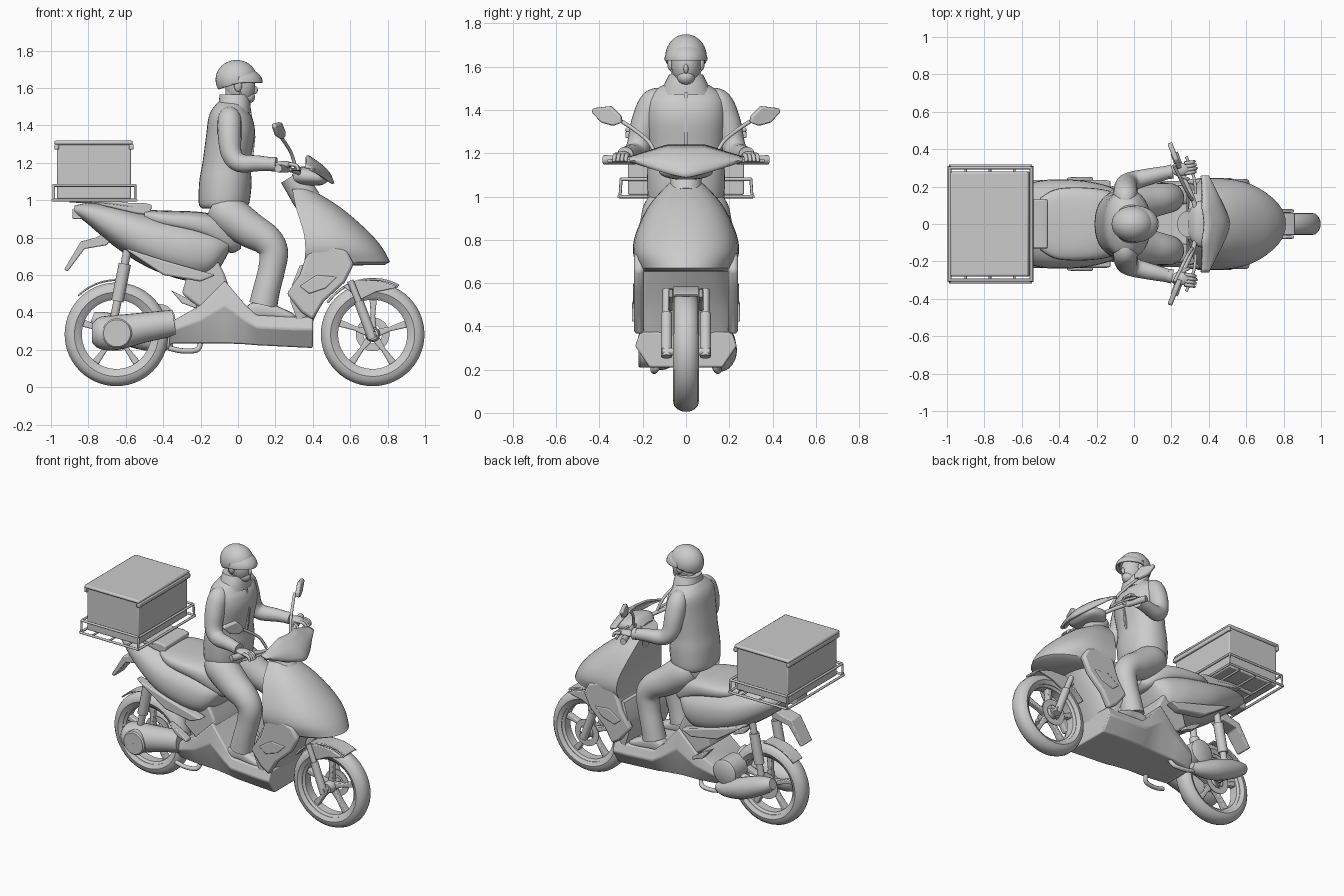
import bpy, bmesh
from math import sin, cos, pi, radians, copysign
from mathutils import Vector


def build(name, verts, faces, bevel=0, angle=35, solid=0):
    me = bpy.data.meshes.new(name)
    me.from_pydata([tuple(v) for v in verts], [], faces)
    bm = bmesh.new()
    bm.from_mesh(me)
    bmesh.ops.recalc_face_normals(bm, faces=bm.faces)
    bm.to_mesh(me)
    bm.free()
    ob = bpy.data.objects.new(name, me)
    bpy.context.collection.objects.link(ob)
    me.shade_smooth()
    me.set_sharp_from_angle(angle=radians(angle))
    if solid:
        ob.modifiers.new("Solid", 'SOLIDIFY').thickness = solid
    if bevel:
        b = ob.modifiers.new("Bevel", 'BEVEL')
        b.width, b.segments = bevel, 2
    return ob


def skin(name, rings, closed=False, **kw):
    n, m = len(rings[0]), len(rings)
    faces = [(i * n + j, i * n + (j + 1) % n, (i + 1) % m * n + (j + 1) % n, (i + 1) % m * n + j)
             for i in range(m if closed else m - 1) for j in range(n)]
    if not closed:
        faces += [tuple(range(n)), tuple(range((m - 1) * n, m * n))]
    return build(name, [v for r in rings for v in r], faces, **kw)


def dense(rows, k):
    """Catmull-Rom interpolation of rows of parameters."""
    out = []
    for i in range(len(rows) - 1):
        a, b, c, d = [rows[min(max(j, 0), len(rows) - 1)] for j in (i - 1, i, i + 1, i + 2)]
        for s in range(k):
            t = s / k
            out.append([q + .5 * t * (r - p + t * (2 * p - 5 * q + 4 * r - w + t * (3 * (q - r) + w - p)))
                        for p, q, r, w in zip(a, b, c, d)])
    return out + [list(rows[-1])]


def sup(t, p):
    return [copysign(abs(f) ** (2 / p), f) for f in (cos(t), sin(t))]


def loft_x(name, rows, p=2.4, k=5, n=32):      # rows: x, bottom z, top z, half width
    C = [sup(2 * pi * i / n, p) for i in range(n)]
    return skin(name, [[(x, w * c, (a + b) / 2 + (b - a) / 2 * s) for c, s in C] for x, a, b, w in dense(rows, k)])


def loft_z(name, rows, p=2.2, k=5, n=32):       # rows: z, back x, front x, half width
    C = [sup(2 * pi * i / n, p) for i in range(n)]
    return skin(name, [[((a + b) / 2 + (b - a) / 2 * c, w * s, z) for c, s in C] for z, a, b, w in dense(rows, k)])


def tube(name, rows, k=5, n=14, r=None):        # rows: x, y, z, radius
    rows = dense([tuple(q) + ((r,) if r else ()) for q in rows], k)
    P, u, rings = [Vector(q[:3]) for q in rows], None, []
    for i, q in enumerate(rows):
        t = (P[min(i + 1, len(P) - 1)] - P[max(i - 1, 0)]).normalized()
        u = u or (Vector((0, 0, 1)) if abs(t.z) < .8 else Vector((1, 0, 0)))
        u = (u - t * u.dot(t)).normalized()
        v = t.cross(u)
        rings.append([P[i] + q[3] * (u * cos(2 * pi * j / n) + v * sin(2 * pi * j / n)) for j in range(n)])
    return skin(name, rings, angle=50)


def prism(name, pts, off, bevel=.006):
    return skin(name, [[Vector(q) for q in pts], [Vector(q) + Vector(off) for q in pts]], bevel=bevel)


def slab(name, pts, y0, y1, bevel=.006):        # x-z profile extruded along y
    return prism(name, [(x, y0, z) for x, z in pts], (0, y1 - y0, 0), bevel)


def box(name, x0, x1, hy, z0, z1, bevel=.006):
    return slab(name, [(x0, z0), (x1, z0), (x1, z1), (x0, z1)], -hy, hy, bevel)


def lathe(name, prof, cx, cz, cy=0, n=56):      # prof: radius, y
    return skin(name, [[(cx + r * cos(a), cy + y, cz + r * sin(a)) for r, y in prof]
                       for a in [2 * pi * i / n for i in range(n)]], closed=True)


def arc(name, cx, cz, r, th, a0, a1, hw):
    A = [radians(a0 + (a1 - a0) * i / 16) for i in range(17)]
    return slab(name, [(cx + r * cos(a), cz + r * sin(a)) for a in A] +
                [(cx + (r - th) * cos(a), cz + (r - th) * sin(a)) for a in A[::-1]], -hw, hw, .004)


def ball(name, c, s, keep=()):                   # ellipsoid trimmed by (point, normal) planes
    bm = bmesh.new()
    bmesh.ops.create_uvsphere(bm, u_segments=32, v_segments=20, radius=1)
    for v in bm.verts:
        v.co = Vector(c) + Vector([a * b for a, b in zip(v.co, s)])
    for co, no in keep:
        bmesh.ops.bisect_plane(bm, geom=bm.verts[:] + bm.edges[:] + bm.faces[:], plane_co=co, plane_no=no, clear_inner=True)
    bm.verts.index_update()
    ob = build(name, [v.co.copy() for v in bm.verts], [[v.index for v in f.verts] for f in bm.faces],
               solid=.008 if keep else 0)
    bm.free()
    return ob


# Wheels: tyre, rim, five spokes, hub, brake disc
for nm, cx in (("front", .72), ("rear", -.65)):
    cz = .283
    lathe(nm + "_tyre", [(.2, -.045), (.225, -.06), (.25, -.055), (.268, -.037), (.277, -.015), (.277, .015),
                         (.268, .037), (.25, .055), (.225, .06), (.2, .045)], cx, cz)
    lathe(nm + "_rim", [(.185, -.03), (.208, -.047), (.208, .047), (.185, .03)], cx, cz)
    lathe(nm + "_hub", [(.001, -.06), (.03, -.06), (.04, -.03), (.04, .03), (.03, .06), (.001, .06)], cx, cz, n=28)
    lathe(nm + "_brake_disc", [(.05, .05), (.09, .05), (.09, .056), (.05, .056)], cx, cz)
    for i in range(5):
        a = 2 * pi * i / 5 + .3
        P = [(.03, -.02), (.1, -.012), (.195, -.02), (.195, .02), (.1, .012), (.03, .02)]
        slab(nm + "_spoke", [(cx + u * cos(a) - v * sin(a), cz + u * sin(a) + v * cos(a)) for u, v in P], -.02, .02)
arc("front_fender", .72, .283, .302, .014, 62, 145, .058)
arc("rear_fender", -.65, .283, .295, .01, 85, 135, .05)

# Front fork
for s in (1, -1):
    tube("fork_tube", [(.60, s * .09, .57), (.66, s * .09, .42)], 1, r=.018)
    tube("fork_slider", [(.645, s * .09, .46), (.72, s * .09, .26)], 1, r=.026)
    slab("fender_side", [(.56, .54), (.64, .575), (.76, .57), (.86, .535), (.74, .51), (.66, .47)], s * .06, s * .08)
tube("front_axle", [(.72, -.11, .283), (.72, .11, .283)], 1, r=.018)

# Front shield: sections from the top down, rounded in front and flat at the back
rows = [(1.06, .29, .39, .08), (.96, .31, .55, .17), (.83, .35, .70, .232), (.74, .36, .775, .245), (.67, .355, .812, .22)]
low = [(.655, .35, .785, .20), (.65, .33, .56, .205), (.55, .29, .50, .22), (.46, .28, .45, .225), (.35, .32, .40, .215)]
T = [-pi / 2 + pi * i / 24 for i in range(25)]
skin("front_shield", [[(b + (f - b) * max(cos(t), 0) ** .65, w * sin(t), z) for t in T] for z, b, f, w in dense(rows, 5) + low])

# Side cheeks and intakes flanking the front wheel
for s in (1, -1):
    slab("shield_cheek", [(.26, .50), (.33, .60), (.37, .72), (.47, .77), (.58, .73), (.62, .66), (.57, .56), (.46, .46),
                          (.40, .36), (.34, .40)], s * .195, s * .24, .015)
    slab("cheek_intake", [(.33, .54), (.42, .6), (.53, .59), (.47, .53), (.38, .5)], s * .22, s * .245)

# Belly hull with flat footboard
rows = [(-.37, .225, .30, .14), (-.34, .235, .36, .17), (-.2, .235, .44, .2), (-.07, .235, .57, .205),
        (.04, .23, .44, .22), (.1, .225, .385, .23), (.30, .215, .375, .235), (.40, .21, .375, .235)]
skin("belly_hull", [[(x, -.72 * w, a), (x, -w, a + .6 * (b - a)), (x, -.9 * w, b),
                     (x, .9 * w, b), (x, w, a + .6 * (b - a)), (x, .72 * w, a)] for x, a, b, w in rows], bevel=.008)

# Tail body, seat, side trim
loft_x("tail_body", [(-.875, .93, .97, .06), (-.8, .87, .985, .12), (-.65, .745, .97, .19), (-.48, .64, .93, .235),
                     (-.3, .575, .9, .235), (-.18, .57, .87, .215), (-.11, .62, .84, .19), (-.05, .72, .8, .14)])
slab("seat_pillar", [(-.25, .68), (-.11, .68), (-.07, .60), (-.05, .54), (-.2, .42), (-.3, .5)], -.17, .17, .015)
loft_x("seat", [(-.5, .88, .95, .14), (-.4, .85, .945, .19), (-.2, .80, .937, .19), (-.05, .72, .9, .15), (.015, .74, .8, .09)], 3)
slab("grab_plate", [(-.8, .99), (-.5, .985), (-.46, .975), (-.47, .92), (-.55, .93)], -.13, .13, .008)
for s in (1, -1):
    slab("side_trim", [(-.62, .75), (-.40, .68), (-.12, .60), (-.2, .565), (-.4, .6)], s * .17, s * .235, .01)
    tube("rear_shock", [(-.59, s * .12, .74), (-.66, s * .12, .38)], 1, r=.022)
    tube("shock_spring", [(-.605, s * .12, .66), (-.645, s * .12, .46)], 1, r=.033)
    slab("passenger_peg", [(-.36, .52), (-.28, .48), (-.22, .44), (-.22, .42), (-.3, .45)], s * .2, s * .25)
box("tail_lamp", -.885, -.8, .06, .9, .955)
slab("plate_holder", [(-.64, .86), (-.76, .80), (-.84, .78), (-.93, .63), (-.91, .62), (-.82, .74), (-.7, .76)], -.055, .055)

# Engine, transmission case, exhaust, stand
tube("transmission_case", [(-.78, -.12, .29, .05), (-.74, -.12, .29, .085), (-.65, -.12, .293, .093), (-.5, -.12, .32, .08),
                           (-.34, -.12, .345, .07)], n=24)
lathe("transmission_cover", [(.001, -.03), (.072, -.03), (.08, -.022), (.08, .05), (.001, .05)], -.647, .289, -.19, 36)
lathe("engine_drum", [(.001, -.07), (.085, -.07), (.085, .06), (.07, .07), (.001, .07)], -.42, .36, .12, 36)
tube("swing_arm", [(-.65, .09, .283), (-.35, .09, .34)], 1, r=.03)
tube("rear_axle", [(-.65, -.12, .283), (-.65, .13, .283)], 1, r=.022)
tube("muffler", [(-.35, .16, .24, .025), (-.42, .16, .24, .05), (-.55, .165, .28, .07), (-.7, .165, .34, .06), (-.78, .165, .37, .035)], n=20)
for s in (1, -1):
    tube("stand_leg", [(-.2, s * .12, .24), (-.22, s * .14, .2), (-.3, s * .15, .195), (-.37, s * .15, .21)], r=.014)

# Carrier rack and delivery box
for z, hx0, hx1, hy in ((1.0, -.99, -.545, .31), (1.08, -.985, -.55, .30)):
    C = [(hx0, -hy, z), (hx1, -hy, z), (hx1, hy, z), (hx0, hy, z)]
    for a, b in zip(C, C[1:] + C[:1]):
        tube("rack_rail", [a, b], 1, 8, .008)
for x in (-.985, -.55):
    for s in (1, -1):
        tube("rack_post", [(x, s * .305, 1.0), (x, s * .3, 1.08)], 1, 8, .007)
for x in (-.9, -.77, -.64):
    tube("rack_crossbar", [(x, -.3, 1.0), (x, .3, 1.0)], 1, 8, .007)
for s in (1, -1):
    tube("rack_support", [(-.9, s * .1, 1.0), (-.7, s * .12, .99), (-.56, s * .12, .97)], r=.012)
    box("box_corner", -.77 + s * .2 - .012, -.77 + s * .2 + .012, .28, 1.27, 1.3)
box("delivery_box", -.967, -.573, .268, 1.008, 1.3)
box("box_lid", -.982, -.563, .28, 1.296, 1.32, .01)

# Steering column, cowl, handlebars, mirrors
tube("steering_column", [(.37, 0, 1.0, .075), (.29, 0, 1.13, .07)], 1, 24)
loft_x("dash_pod", [(.29, 1.1, 1.14, .06), (.34, 1.08, 1.18, .12), (.44, 1.08, 1.16, .12), (.48, 1.1, 1.13, .06)])
N, M = 24, 6
V = []
for i in range(N + 1):
    u = 2 * i / N - 1
    zb, zt = 1.09 + .07 * abs(u) ** 1.3, 1.24 - .055 * max(0, abs(u) - .35) / .65
    for j in range(M + 1):
        z = zb + (zt - zb) * j / M
        V.append((.515 - .07 * abs(u) ** 1.6 - (z - 1.09) * .9 + .03 * sin(pi * j / M), .26 * u, z))
build("front_cowl", V, [(i * (M + 1) + j, (i + 1) * (M + 1) + j, (i + 1) * (M + 1) + j + 1, i * (M + 1) + j + 1)
                        for i in range(N) for j in range(M)], solid=.014)
for s in (1, -1):
    tube("handlebar", [(.34, 0, 1.13), (.32, s * .12, 1.15), (.25, s * .28, 1.17), (.22, s * .36, 1.17)], r=.013)
    tube("grip", [(.262, s * .25, 1.168), (.215, s * .38, 1.17)], 1, r=.021)
    tube("brake_lever", [(.33, s * .16, 1.16), (.32, s * .25, 1.165), (.28, s * .36, 1.165)], r=.008)
    tube("mirror_stem", [(.31, s * .13, 1.17), (.285, s * .17, 1.25), (.25, s * .24, 1.31), (.215, s * .31, 1.355)], r=.009)
    M0 = [(.425, 1.41), (.34, 1.42), (.295, 1.375), (.29, 1.345), (.33, 1.33), (.385, 1.345), (.43, 1.395)]
    prism("mirror", [(.205 - (y - .36) * .4, s * y, z) for y, z in M0], (.025, s * .01, -.005), .008)

# Rider: torso with vest, collar, neck
loft_z("vest", [(.955, -.19, .03, .15), (.985, -.21, .06, .175), (1.1, -.207, .073, .18), (1.2, -.19, .065, .175), (1.35, -.17, .09, .185),
                (1.43, -.16, .08, .182), (1.475, -.145, .055, .162), (1.51, -.12, .04, .115), (1.53, -.1, .035, .07)])
loft_z("collar", [(1.47, -.125, .07, .12), (1.52, -.105, .065, .1), (1.565, -.098, .055, .078)])
loft_z("neck", [(1.5, -.07, .045, .05), (1.61, -.065, .05, .048)])
slab("vest_zip", [(.06, 1.15), (.078, 1.2), (.093, 1.34), (.07, 1.48), (.05, 1.48)], -.008, .008, .002)

# Head, helmet, visor
ball("head", (.012, 0, 1.61), (.08, .068, .1))
ball("jaw", (.045, 0, 1.552), (.046, .042, .038))
ball("nose", (.09, 0, 1.59), (.016, .011, .022))
ball("helmet", (-.008, 0, 1.645), (.112, .096, .105), [((0, 0, 1.625), (-.3, 0, .95))])
ball("helmet_visor", (.0, 0, 1.63), (.132, .1, .085), [((0, 0, 1.628), (0, 0, 1)), ((0, 0, 1.63), (1, 0, -.1))])
for s in (1, -1):
    ball("ear_pad", (.0, s * .07, 1.615), (.022, .016, .035))
    tube("chin_strap", [(.0, s * .072, 1.6), (.03, s * .048, 1.535), (.04, 0, 1.51)], r=.005)

    # Arms and hands
    tube("sleeve", [(-.045, s * .10, 1.465, .04), (-.045, s * .15, 1.435, .062), (-.045, s * .188, 1.35, .063), (-.035, s * .215, 1.25, .056),
                    (.01, s * .235, 1.2, .05), (.11, s * .26, 1.197, .042), (.2, s * .28, 1.192, .034)], n=20)
    tube("cuff", [(.18, s * .276, 1.193), (.205, s * .281, 1.192)], 1, 18, .038)
    ball("palm", (.245, s * .292, 1.19), (.05, .036, .02))
    for f in range(4):
        y = .27 + .018 * f
        tube("finger", [(.27, s * y, 1.193, .011), (.31, s * (y + .006), 1.186, .01), (.335 - .006 * abs(f - 1), s * (y + .01), 1.16, .008)], n=8)
    tube("thumb", [(.23, s * .27, 1.185, .012), (.275, s * .245, 1.17, .01), (.295, s * .24, 1.16, .007)], n=8)

    # Legs and shoes
    tube("trouser_leg", [(-.12, s * .08, .97, .08), (-.06, s * .095, .93, .105), (.06, s * .12, .845, .097), (.15, s * .135, .79, .085),
                         (.19, s * .14, .725, .078), (.18, s * .145, .63, .072), (.155, s * .15, .53, .072), (.135, s * .15, .44, .076)], n=22)
    shoe = loft_x("shoe", [(.04, .37, .42, .03), (.07, .365, .45, .045), (.14, .365, .46, .047), (.22, .362, .43, .052),
                           (.285, .36, .4, .045), (.312, .362, .38, .02)], 2.8)
    shoe.location.y = s * .155
